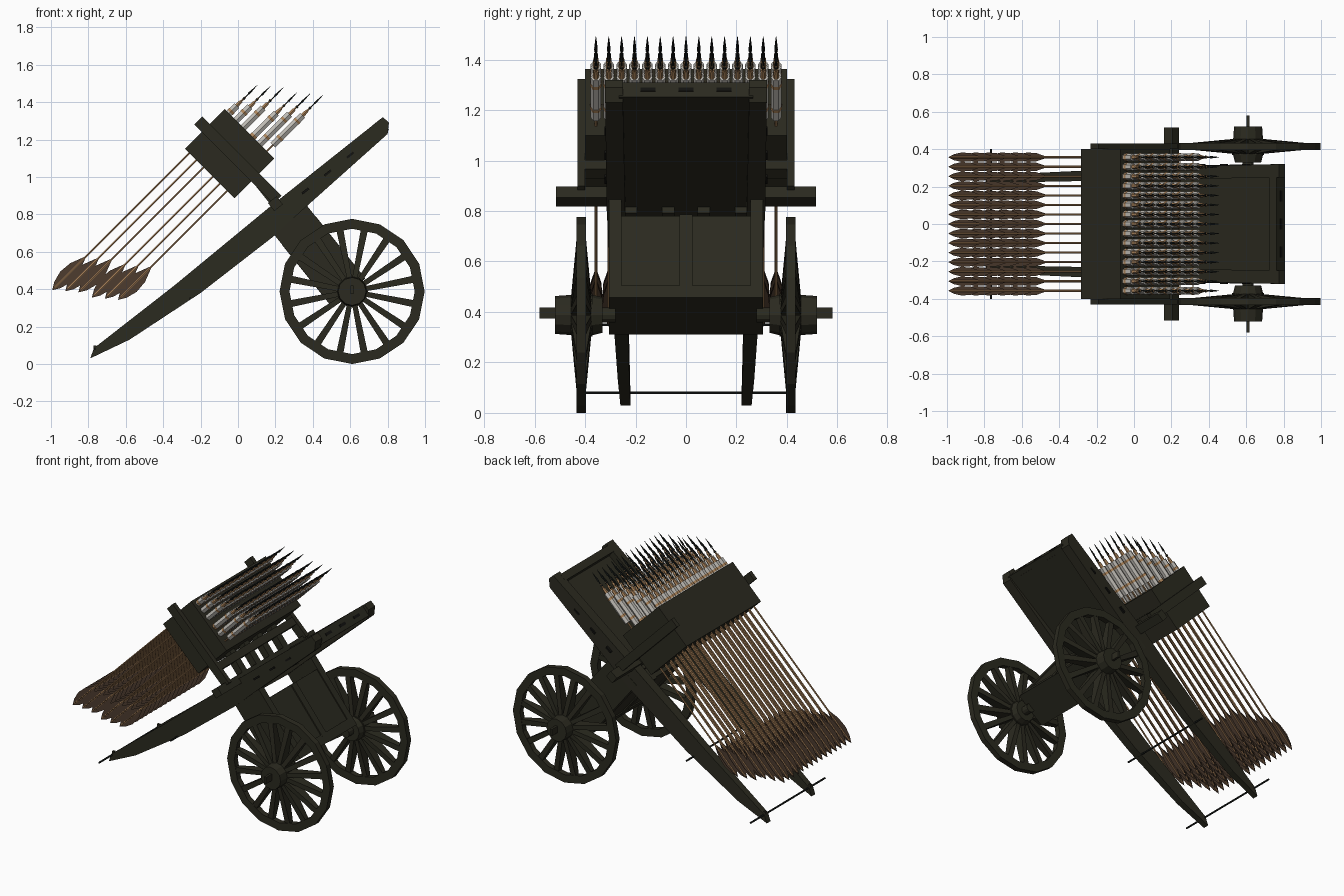
import bpy, bmesh
from math import radians, pi, cos, sin
from mathutils import Matrix, Vector

if "Cube" in bpy.data.objects:
    bpy.data.objects.remove(bpy.data.objects["Cube"])


def material(name, rgb):
    m = bpy.data.materials.new(name)
    m.use_nodes = True
    m.diffuse_color = (*rgb, 1)
    m.node_tree.nodes["Principled BSDF"].inputs["Base Color"].default_value = (*rgb, 1)
    return m


WOOD = material("dark wood", (0.024, 0.023, 0.014))
SLOT = material("slot black", (0.006, 0.006, 0.005))
SHAFT = material("tan shaft", (0.42, 0.235, 0.105))
PAPER = material("pale paper", (0.52, 0.50, 0.46))
IRON = material("dark iron", (0.012, 0.015, 0.013))
FEATHER = material("brown feather", (0.075, 0.045, 0.028))


def finish(name, bm, mats, mirror=False):
    bmesh.ops.recalc_face_normals(bm, faces=bm.faces)
    me = bpy.data.meshes.new(name)
    bm.to_mesh(me)
    bm.free()
    for m in mats:
        me.materials.append(m)
    ob = bpy.data.objects.new(name, me)
    bpy.context.collection.objects.link(ob)
    if mirror:
        mod = ob.modifiers.new("mirror", "MIRROR")
        mod.use_axis = (False, True, False)
    return ob


def tilt(x, y, z, degrees):
    """Frame at a point whose local x axis rises by the given angle."""
    return Matrix.Translation((x, y, z)) @ Matrix.Rotation(-radians(degrees), 4, "Y")


def box(name, at, size, degrees=0, mat=WOOD, mirror=False):
    bm = bmesh.new()
    bmesh.ops.create_cube(bm, size=1, matrix=tilt(*at, degrees) @ Matrix.Diagonal((*size, 1)))
    return finish(name, bm, [mat], mirror)


def rod(bm, frame, start, end, r0, r1, sides, slot=0):
    """Tapered rod along the frame's local x axis."""
    m = frame @ Matrix.Translation(((start + end) / 2, 0, 0)) @ Matrix.Rotation(pi / 2, 4, "Y")
    out = bmesh.ops.create_cone(bm, cap_ends=True, segments=sides, radius1=r0, radius2=r1,
                                depth=end - start, matrix=m)
    for f in {f for v in out["verts"] for f in v.link_faces}:
        f.material_index = slot


RAIL = 38.7      # slope of the shafts
AIM = 45         # slope of the arrows

# Long shafts, tapering and closing in toward the low end
outline = [(-.79, .03), (-.77, .085), (-.34, .42), (.17, .84), (.775, 1.32), (.807, 1.29),
           (.80, 1.23), (.33, .81), (.2, .69), (-.2, .38), (-.58, .13)]
bm = bmesh.new()
inner, outer = [], []
for x, z in outline:
    k = (x + .79) / 1.6
    inner.append(bm.verts.new((x, .22 + .03 * k, z)))
    outer.append(bm.verts.new((x, .26 + .06 * min(1, k * 1.3), z)))
bm.faces.new(inner)
bm.faces.new(outer)
for i in range(len(outline)):
    j = (i + 1) % len(outline)
    bm.faces.new((inner[i], inner[j], outer[j], outer[i]))
finish("shaft_rail", bm, [WOOD], mirror=True)

# Deck between the shafts, with its slotted end bar
box("deck", (.485, 0, 1.01), (.74, .53, .03), RAIL)
box("deck_end_bar", (.765, 0, 1.265), (.05, .53, .075), RAIL)
for y in (-.15, 0, .15):
    box("end_bar_slot", (.786, y, 1.281), (.006, .06, .018), RAIL, SLOT)
for x in (.36, .48, .60):
    box("rail_slot", (x, .308, .925 + (x - .36) * .8), (.045, .028, .012), RAIL, SLOT, mirror=True)

# Box column from the shafts down to the axle
PERP = RAIL - 90
down = Vector((cos(radians(PERP)), 0, sin(radians(PERP))))
side = Vector((-down.z, 0, down.x))
top = Vector((.28, 0, .77))
box("column", top + down * .28, (.41, .59, .22), PERP)
box("column_side", top + down * .22 + Vector((0, .28, 0)), (.53, .05, .234), PERP, mirror=True)
for face in (-.112, .112):
    box("column_centre_strip", top + down * .28 + side * face, (.41, .05, .012), PERP)
box("column_foot", top + down * .465, (.06, .61, .235), PERP)

# Wheels: rim, flared spokes and hub
SPOKES = 16
hub = Vector((.61, .415, .388))
bm = bmesh.new()
ring = [bm.verts.new(hub + Vector((r, y, 0))) for r, y in
        ((.388, -.019), (.388, .019), (.335, .019), (.335, -.019))]
section = [bm.edges.new((ring[i], ring[(i + 1) % 4])) for i in range(4)]
bmesh.ops.spin(bm, geom=ring + section, cent=hub, axis=(0, 1, 0), angle=2 * pi,
               steps=SPOKES, use_merge=True)
bmesh.ops.remove_doubles(bm, verts=bm.verts, dist=.0005)
for i in range(SPOKES):
    frame = tilt(*hub, (i + .5) * 360 / SPOKES)
    spoke = bmesh.ops.create_cube(bm, size=1)["verts"]
    for v in spoke:
        wide = v.co.x < 0
        v.co = frame @ Vector((.05 if wide else .345, v.co.y * (.085 if wide else .03),
                               v.co.z * (.026 if wide else .038)))
across = Matrix.Translation((hub.x, 0, hub.z)) @ Matrix.Rotation(pi / 2, 4, "Z")
for a, b, r0, r1 in ((.28, .33, .03, .03), (.33, .37, .07, .08), (.37, .45, .085, .085),
                     (.45, .52, .08, .075)):
    rod(bm, across, a, b, r0, r1, 12)
finish("wheel", bm, [WOOD], mirror=True)
box("axle_key", (hub.x, .545, .396), (.016, .07, .045), mirror=True)

# Launcher block with side posts, cross beams and inner posts
box("launcher_block", (-.045, 0, 1.125), (.30, .80, .375), AIM)
box("side_post", (0, .415, 1.09), (.60, .03, .06), -AIM, mirror=True)
box("block_cross_beam", (.125, 0, .965), (.055, .85, .05), AIM)
box("main_cross_beam", (.20, 0, .857), (.058, 1.03, .055), RAIL)
for y in (.07, .22):
    box("inner_post", (.16, y, .91), (.34, .05, .05), PERP, mirror=True)

# Thin cross rods on the shafts
for name, x, z, half in (("tail_cross_rod", -.765, .08, .40), ("middle_cross_rod", -.255, .35, .36)):
    bm = bmesh.new()
    rod(bm, Matrix.Translation((x, 0, z)) @ Matrix.Rotation(pi / 2, 4, "Z"), -half, half, .006, .006, 6)
    finish(name, bm, [IRON])
box("shaft_pin", (-.765, .24, .075), (.015, .015, .05), mirror=True)

# One rocket arrow, repeated over columns and rows
bm = bmesh.new()
COLUMN_GAP = .051
arrow = tilt(-.993, -7 * COLUMN_GAP, .395, AIM)
for a, b, r0, r1, slot in ((.02, 1.46, .0055, .0055, 0), (1.17, 1.395, .021, .021, 1),
                           (1.395, 1.43, .012, .010, 0), (1.215, 1.23, .0225, .0225, 0),
                           (1.345, 1.36, .0225, .0225, 0), (1.445, 1.455, .008, .008, 2),
                           (1.455, 1.485, .0035, .0035, 2), (1.485, 1.55, .007, .001, 2)):
    rod(bm, arrow, a, b, r0, r1, 6, slot)
leaf = [(0, .004), (.04, .6), (.10, 1), (.17, .85), (.25, .08)]
for axis, half in ((Vector((0, 0, 1)), .040), (Vector((0, 1, 0)), .0255)):
    for sign in (-1, 1):
        edge = [bm.verts.new(arrow @ (Vector((s, 0, 0)) + axis * sign * w * half)) for s, w in leaf]
        core = [bm.verts.new(arrow @ Vector((s, 0, 0))) for s, w in leaf]
        for i in range(len(leaf) - 1):
            f = bm.faces.new((core[i], core[i + 1], edge[i + 1], edge[i]))
            f.material_index = 3
arrows = finish("rocket_arrows", bm, [SHAFT, PAPER, IRON, FEATHER])
for name, count, offset in (("columns", 15, (0, COLUMN_GAP, 0)), ("rows", 3, (.070, 0, -.006)),
                            ("banks", 2, (.212, 0, -.040))):
    mod = arrows.modifiers.new(name, "ARRAY")
    mod.count = count
    mod.use_relative_offset = False
    mod.use_constant_offset = True
    mod.constant_offset_displace = offset
